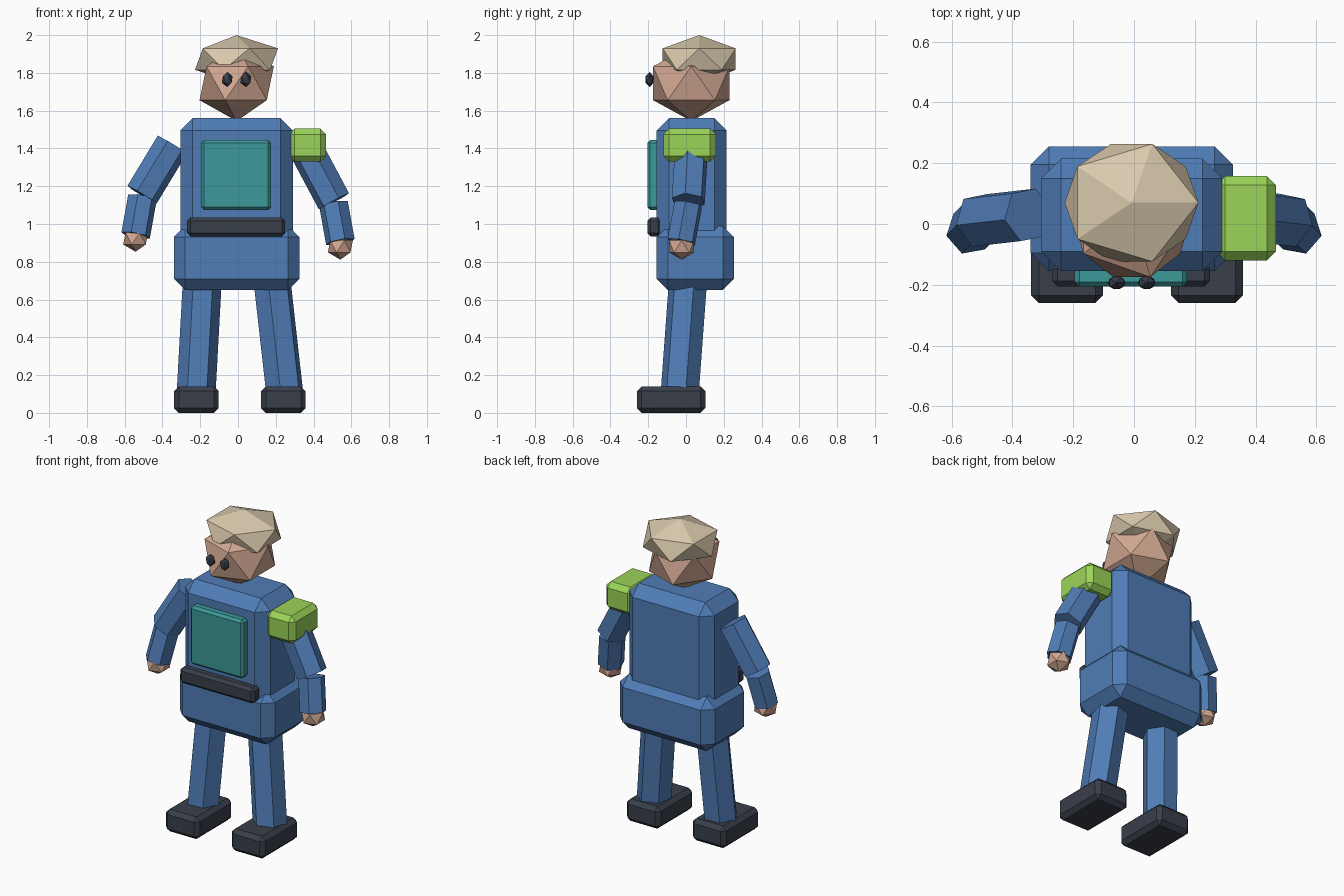
import bpy
import bmesh
from math import cos, sin, pi, radians
from mathutils import Vector, Matrix

cube = bpy.data.objects.get("Cube")
if cube:
    bpy.data.objects.remove(cube, do_unlink=True)


def material(name, r, g, b):
    """Flat material from 0-255 display values, stored as linear."""
    def lin(c):
        c /= 255
        return c / 12.92 if c <= 0.04045 else ((c + 0.055) / 1.055) ** 2.4
    color = (lin(r), lin(g), lin(b), 1)
    m = bpy.data.materials.new(name)
    m.use_nodes = True
    m.diffuse_color = color
    bsdf = m.node_tree.nodes["Principled BSDF"]
    bsdf.inputs["Base Color"].default_value = color
    bsdf.inputs["Roughness"].default_value = 0.8
    return m


BLUE = material("blue cloth", 80, 125, 183)
TEAL = material("teal panel", 60, 152, 154)
DARK = material("dark rubber", 56, 62, 74)
GREEN = material("lime pad", 154, 212, 88)
SKIN = material("skin", 210, 168, 146)
HAIR = material("sandy hair", 218, 202, 173)


def finish(name, bm, mat):
    bmesh.ops.recalc_face_normals(bm, faces=bm.faces)
    mesh = bpy.data.meshes.new(name)
    bm.to_mesh(mesh)
    bm.free()
    mesh.materials.append(mat)
    ob = bpy.data.objects.new(name, mesh)
    bpy.context.collection.objects.link(ob)
    return ob


def box(name, xs, ys, zs, bevel, mat):
    """Chamfered box given by its extents on each axis."""
    lo, hi = (Vector(p) for p in zip(xs, ys, zs))
    bm = bmesh.new()
    bmesh.ops.create_cube(bm, size=1, matrix=Matrix.Translation((lo + hi) / 2)
                          @ Matrix.Diagonal((*(hi - lo), 1)))
    bmesh.ops.bevel(bm, geom=bm.edges[:], offset=bevel, segments=1,
                    affect='EDGES', profile=0.5)
    return finish(name, bm, mat)


def gem(name, center, radii, mat):
    """Twenty-sided ball stretched to the given radii."""
    bm = bmesh.new()
    bmesh.ops.create_icosphere(bm, subdivisions=1, radius=1,
                               matrix=Matrix.Translation(center)
                               @ Matrix.Diagonal((*radii, 1)))
    return finish(name, bm, mat)


def limb(name, bottom, top, radius, roll, mat):
    """Six-sided prism between two points, turned by roll degrees."""
    a, b = Vector(bottom), Vector(top)
    d = (b - a).normalized()
    u = (Vector((1, 0, 0)) - d * d.x).normalized()
    v = d.cross(u)
    bm = bmesh.new()
    rings = []
    for p in (a, b):
        angles = [radians(roll) + k * pi / 3 for k in range(6)]
        ring = [bm.verts.new(p + radius * (u * cos(t) + v * sin(t))) for t in angles]
        bm.faces.new(ring)
        rings.append(ring)
    low, high = rings
    for k in range(6):
        n = (k + 1) % 6
        bm.faces.new((low[k], low[n], high[n], high[k]))
    return finish(name, bm, mat)


# Body
box("torso", (-0.305, 0.29), (-0.155, 0.215), (0.88, 1.56), 0.065, BLUE)
box("hips", (-0.34, 0.325), (-0.155, 0.255), (0.65, 0.99), 0.06, BLUE)
box("chest_panel", (-0.195, 0.175), (-0.205, -0.13), (1.075, 1.445), 0.015, TEAL)
box("belt", (-0.27, 0.25), (-0.205, -0.13), (0.935, 1.035), 0.018, DARK)
box("left_shoulder_pad", (0.27, 0.467), (-0.12, 0.158), (1.33, 1.505), 0.03, GREEN)

# Head
gem("head", (-0.007, 0.028, 1.745), (0.22, 0.238, 0.2), SKIN)
gem("hair", (-0.008, 0.07, 1.873), (0.246, 0.227, 0.127), HAIR)
for side, x in (("right", -0.057), ("left", 0.042)):
    gem(side + "_eye", (x, -0.193, 1.765), (0.032, 0.025, 0.04), DARK)

# Legs and shoes
limb("right_leg", (-0.223, -0.035, 0.08), (-0.188, 0.012, 0.72), 0.103, 3, BLUE)
limb("left_leg", (0.25, -0.035, 0.08), (0.178, 0.012, 0.72), 0.103, 18, BLUE)
for side, x in (("right", -0.22), ("left", 0.24)):
    box(side + "_shoe", (x - 0.118, x + 0.118), (-0.26, 0.102), (0, 0.14), 0.025, DARK)

# Arms: shoulder, elbow, wrist and hand on each side
for side, s, drop in (("right", -1, 0.0), ("left", 1, 0.035)):
    shoulder = (s * 0.348, 0.03, 1.42)
    elbow = (s * 0.508, 0.012, 1.155 - drop)
    wrist = (s * 0.542, -0.025, 0.94 - drop)
    limb(side + "_upper_arm", elbow, shoulder, 0.092, s * -12, BLUE)
    limb(side + "_forearm", wrist, (s * 0.506, 0.012, 1.14 - drop), 0.078, s * -12, BLUE)
    gem(side + "_hand", (s * 0.542, -0.023, 0.923 - drop * 1.2),
        (0.074, 0.078, 0.07), SKIN)
